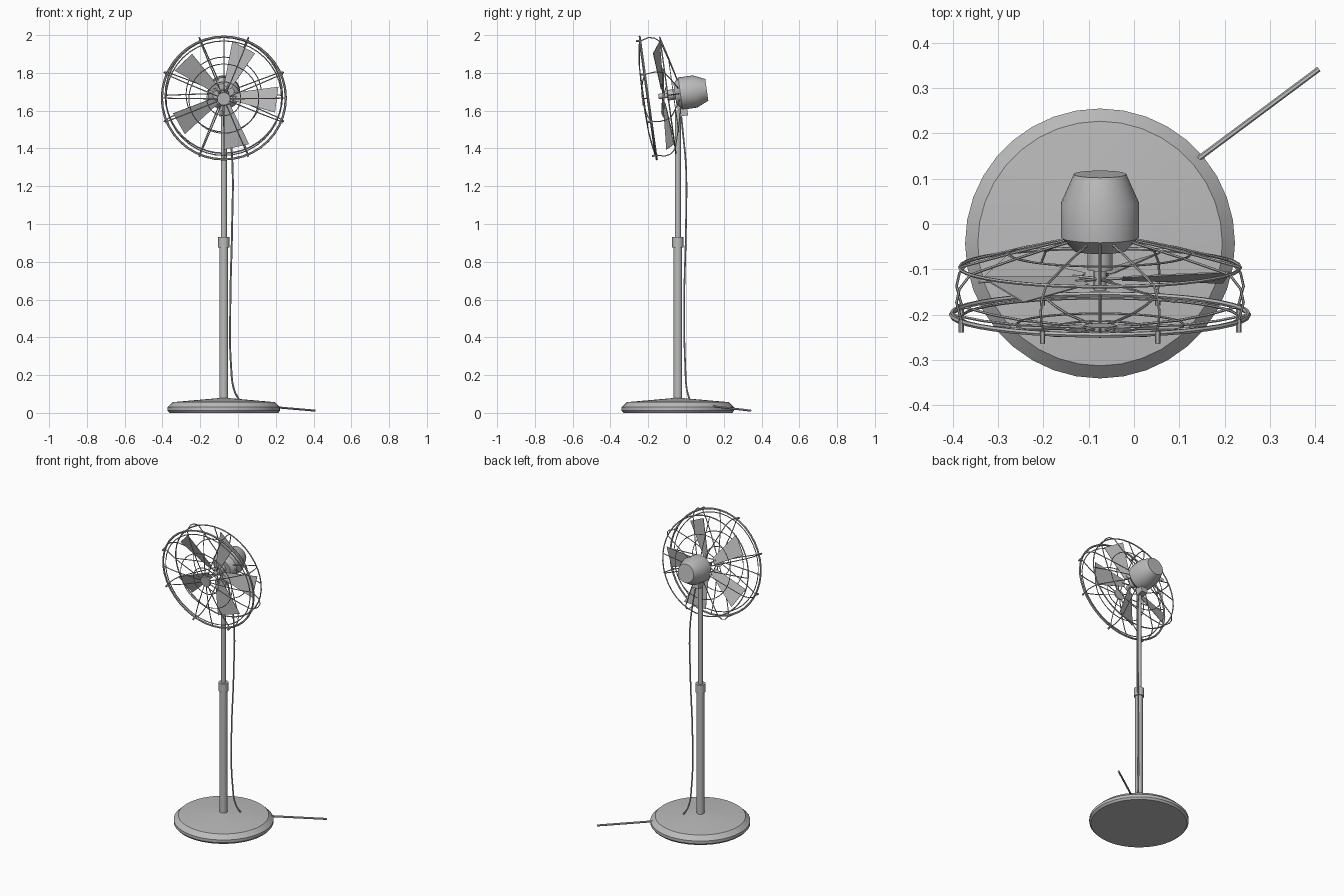
import bpy, bmesh, math
from mathutils import Matrix, Vector

cube = bpy.data.objects.get("Cube")
if cube:
    bpy.data.objects.remove(cube, do_unlink=True)

GREY = (0.5, 0.5, 0.5, 1.0)
mat = bpy.data.materials.new("satin grey")
mat.use_nodes = True
mat.diffuse_color = GREY
mat.node_tree.nodes["Principled BSDF"].inputs["Base Color"].default_value = GREY

CX, CY = -0.075, -0.043
TILT = math.radians(7.9)
STAND = Matrix.Translation((CX, CY, 0))
# Head frame: z runs backward along the motor axis, y runs down
HEAD = Matrix.Translation((CX, -0.2, 1.667)) @ Matrix.Rotation(TILT - math.pi / 2, 4, 'X')


def add_object(name, data, matrix):
    ob = bpy.data.objects.new(name, data)
    bpy.context.collection.objects.link(ob)
    ob.matrix_world = matrix
    data.materials.append(mat)
    return ob


def select(ob):
    bpy.ops.object.select_all(action='DESELECT')
    ob.select_set(True)
    bpy.context.view_layer.objects.active = ob


def smooth(ob):
    select(ob)
    bpy.ops.object.shade_smooth_by_angle(angle=math.radians(28))


def finish(name, bm, matrix, is_smooth=True):
    bmesh.ops.remove_doubles(bm, verts=bm.verts, dist=1e-5)
    bmesh.ops.recalc_face_normals(bm, faces=bm.faces)
    mesh = bpy.data.meshes.new(name)
    bm.to_mesh(mesh)
    bm.free()
    ob = add_object(name, mesh, matrix)
    if is_smooth:
        smooth(ob)
    return ob


def lathe(name, profile, matrix, sides=32):
    """Spin (radius, height) points around z, closing both ends on the axis."""
    bm = bmesh.new()
    pts = [(0, profile[0][1])] + profile + [(0, profile[-1][1])]
    verts = [bm.verts.new((r, 0, z)) for r, z in pts]
    edges = [bm.edges.new(pair) for pair in zip(verts, verts[1:])]
    bmesh.ops.spin(bm, geom=verts + edges, cent=(0, 0, 0), axis=(0, 0, 1),
                   angle=math.tau, steps=sides)
    return finish(name, bm, matrix)


def wires(name, paths, radius, matrix, closed=False, kind='POLY'):
    """Round wires along several paths, as one mesh."""
    curve = bpy.data.curves.new(name, 'CURVE')
    curve.dimensions = '3D'
    curve.bevel_depth = radius
    curve.bevel_resolution = 1
    curve.use_fill_caps = True
    curve.resolution_u = 6
    for path in paths:
        spline = curve.splines.new(kind)
        if kind == 'BEZIER':
            spline.bezier_points.add(len(path) - 1)
            for point, co in zip(spline.bezier_points, path):
                point.co = co
                point.handle_left_type = point.handle_right_type = 'AUTO'
        else:
            spline.points.add(len(path) - 1)
            for point, co in zip(spline.points, path):
                point.co = (*co, 1)
        spline.use_cyclic_u = closed
    ob = add_object(name, curve, matrix)
    select(ob)
    bpy.ops.object.convert(target='MESH')
    smooth(bpy.context.object)


def polar(angle, r, z):
    return Vector((r * math.cos(angle), -r * math.sin(angle), z))


def ring(name, r, z, radius):
    path = [polar(math.tau * i / 40, r, z) for i in range(40)]
    wires(name, [path], radius, HEAD, closed=True)


# Stand
lathe("base", [(0.288, 0), (0.298, 0.012), (0.298, 0.03), (0.27, 0.057),
               (0.03, 0.078)], STAND, 36)
lathe("lower_pole", [(0.023, 0.07), (0.023, 0.88)], STAND, 20)
lathe("height_collar", [(0.03, 0.875), (0.03, 0.93)], STAND, 20)
lathe("upper_pole", [(0.016, 0.92), (0.016, 1.6)], STAND, 20)

# Tilt bracket under the motor
bm = bmesh.new()
bmesh.ops.create_cube(bm, size=1, matrix=Matrix.Diagonal((0.045, 0.05, 0.06, 1)))
finish("tilt_bracket", bm, Matrix.Translation((CX, -0.018, 1.602))
       @ Matrix.Rotation(TILT, 4, 'X'))

# Motor, shaft and blade hub
lathe("motor_housing", [(0.058, 0.143), (0.086, 0.172), (0.086, 0.25),
                        (0.058, 0.313)], HEAD)
lathe("motor_collar", [(0.028, 0.1), (0.028, 0.145)], HEAD, 20)
lathe("blade_hub", [(0.014, 0.055), (0.014, 0.105)], HEAD, 16)

# Five pitched blades
pitch = math.tan(math.radians(18))
for i in range(5):
    bm = bmesh.new()
    outline = [(0.05, -0.02), (0.285, -0.066), (0.276, 0.066), (0.05, 0.02)]
    bm.faces.new([bm.verts.new((r, s, 0.08 - s * pitch)) for r, s in outline])
    turn = Matrix.Rotation(-math.radians(72 * i - 4), 4, 'Z')
    blade = finish(f"blade_{i + 1}", bm, HEAD @ turn, False)
    mod = blade.modifiers.new("thickness", 'SOLIDIFY')
    mod.thickness = 0.003
    mod.offset = 0
wires("blade_arms", [[polar(math.radians(72 * i - 4), r, 0.08) for r in (0.01, 0.07)]
                     for i in range(5)], 0.004, HEAD)

# Guard rings
ring("front_rim", 0.328, 0, 0.006)
ring("front_inner_rim", 0.306, -0.006, 0.003)
ring("front_middle_ring", 0.185, -0.023, 0.0025)
ring("front_small_ring", 0.09, -0.027, 0.0025)
ring("rear_rim", 0.31, 0.105, 0.004)
ring("rear_middle_ring", 0.2, 0.135, 0.0025)
lathe("front_badge_disc", [(0.034, -0.034), (0.036, -0.024)], HEAD, 20)

# Guard wires and clips
eighths = [math.tau * (i + 0.5) / 8 for i in range(8)]
quarters = [math.tau * i / 4 for i in range(4)]
front = [(0.328, 0), (0.26, -0.014), (0.185, -0.023), (0.09, -0.027), (0.03, -0.028)]
rear = [(0.31, 0.105), (0.2, 0.135), (0.12, 0.155), (0.075, 0.165)]
strut = [(0.33, 0), (0.343, 0.045), (0.336, 0.075), (0.31, 0.105)]
for name, profile, angles, radius in (
        ("front_wires", front, eighths + quarters, 0.003),
        ("rear_wires", rear, eighths + quarters, 0.003),
        ("side_struts", strut, eighths, 0.003),
        ("rim_clips", [(0.332, -0.022), (0.332, 0.006)], eighths, 0.006)):
    wires(name, [[polar(a, r, z) for r, z in profile] for a in angles], radius, HEAD)

# Power cord along the pole, then out across the floor
wires("pole_cord", [[(0.005, 0.02, 0.07), (-0.02, 0.005, 0.12), (-0.037, -0.004, 0.25),
                     (-0.041, -0.01, 0.55), (-0.031, 0, 1.0), (-0.029, 0, 1.3),
                     (-0.045, -0.018, 1.5), (-0.065, -0.03, 1.62)]],
      0.005, Matrix.Identity(4), kind='BEZIER')
wires("floor_cord", [[(0.13, 0.135, 0.036), (0.408, 0.342, 0.012)]],
      0.006, Matrix.Identity(4))
